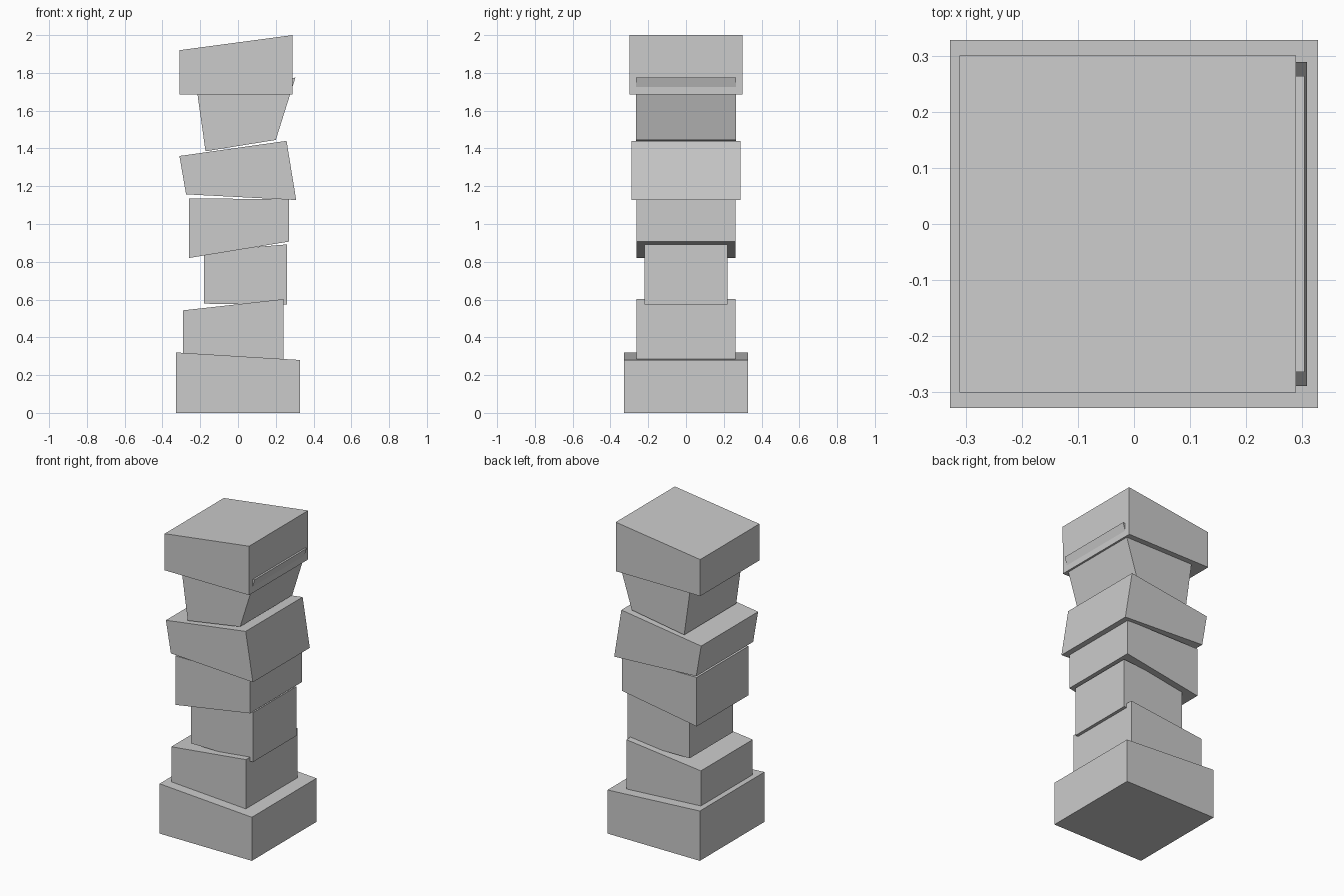
import bpy, bmesh

if "Cube" in bpy.data.objects:
    bpy.data.objects.remove(bpy.data.objects["Cube"])


def block(name, depth, profile):
    """Stone block: a front (x, z) quad extruded to +-depth along y."""
    bm = bmesh.new()
    face = bm.faces.new([bm.verts.new((x, -depth, z)) for x, z in profile])
    ext = bmesh.ops.extrude_face_region(bm, geom=[face])
    moved = [g for g in ext["geom"] if isinstance(g, bmesh.types.BMVert)]
    bmesh.ops.translate(bm, verts=moved, vec=(0, 2 * depth, 0))
    bmesh.ops.recalc_face_normals(bm, faces=bm.faces)
    mesh = bpy.data.meshes.new(name)
    bm.to_mesh(mesh)
    bm.free()
    obj = bpy.data.objects.new(name, mesh)
    bpy.context.collection.objects.link(obj)


# Profiles run bottom left, bottom right, top right, top left
block("base_block", 0.328, [(-0.328, 0), (0.328, 0), (0.328, 0.28), (-0.328, 0.32)])
block("second_block", 0.263, [(-0.29, 0.315), (0.24, 0.285), (0.24, 0.602), (-0.29, 0.543)])
block("third_block", 0.22, [(-0.18, 0.578), (0.26, 0.575), (0.26, 0.892), (-0.18, 0.855)])
block("fourth_block", 0.263, [(-0.26, 0.82), (0.27, 0.907), (0.27, 1.132), (-0.26, 1.135)])
block("fifth_block", 0.289, [(-0.275, 1.157), (0.308, 1.127), (0.257, 1.44), (-0.31, 1.36)])
block("neck_block", 0.264, [(-0.172, 1.385), (0.2, 1.445), (0.304, 1.775), (-0.215, 1.69)])
block("cap_block", 0.30, [(-0.311, 1.685), (0.288, 1.685), (0.289, 2.0), (-0.311, 1.92)])
